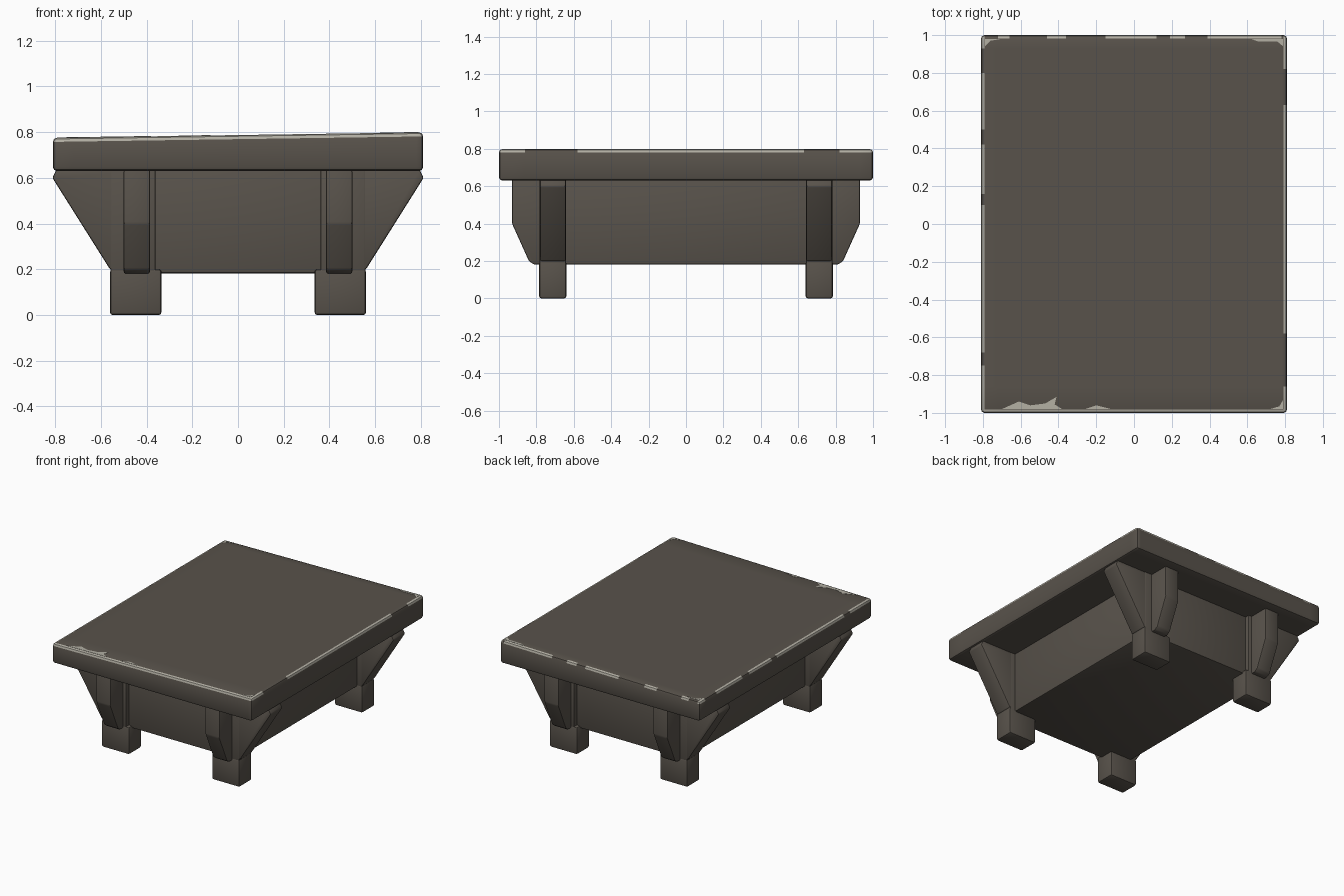
import bpy, bmesh, math
from mathutils import Vector

if "Cube" in bpy.data.objects:
    bpy.data.objects.remove(bpy.data.objects["Cube"])


def material(name, rgb):
    m = bpy.data.materials.new(name)
    m.diffuse_color = (*rgb, 1)
    m.use_nodes = True
    m.node_tree.nodes["Principled BSDF"].inputs["Base Color"].default_value = m.diffuse_color
    return m


DARK = material("dark grey brown", (0.098, 0.085, 0.070))
WORN = material("worn pale edge", (0.45, 0.43, 0.37))


def finish(name, bm, mats, bevel=0.0):
    if bevel:
        bmesh.ops.bevel(bm, geom=bm.edges[:], offset=bevel, segments=2, profile=0.5, affect='EDGES')
    bmesh.ops.recalc_face_normals(bm, faces=bm.faces[:])
    me = bpy.data.meshes.new(name)
    bm.to_mesh(me)
    bm.free()
    ob = bpy.data.objects.new(name, me)
    bpy.context.collection.objects.link(ob)
    for m in mats:
        me.materials.append(m)
    bpy.ops.object.select_all(action='DESELECT')
    ob.select_set(True)
    bpy.context.view_layer.objects.active = ob
    bpy.ops.object.shade_smooth_by_angle(angle=math.radians(35))
    return ob


def prism(bm, pts, offset):
    """Extrude a closed polygon of 3D points along offset."""
    f = bm.faces.new([bm.verts.new(p) for p in pts])
    r = bmesh.ops.extrude_face_region(bm, geom=[f])
    bmesh.ops.translate(bm, vec=Vector(offset), verts=[v for v in r['geom'] if isinstance(v, bmesh.types.BMVert)])


def box(name, lo, hi, bevel):
    bm = bmesh.new()
    prism(bm, [(lo[0], lo[1], lo[2]), (hi[0], lo[1], lo[2]), (hi[0], hi[1], lo[2]), (lo[0], hi[1], lo[2])],
          (0, 0, hi[2] - lo[2]))
    return finish(name, bm, [DARK], bevel)


def top_z(x):
    return 0.787 + 0.012 * x / 0.81


# Table top: slightly tilted slab whose upper bevel is worn pale in stretches
W, TOP = 0.81, 0.787
bm = bmesh.new()
prism(bm, [(-W, -1, 0.63), (W, -1, 0.63), (W, 1, 0.63), (-W, 1, 0.63)], (0, 0, TOP - 0.63))
bmesh.ops.bevel(bm, geom=bm.edges[:], offset=0.018, segments=2, profile=0.5, affect='EDGES')
bmesh.ops.recalc_face_normals(bm, faces=bm.faces[:])
back_worn = [(-0.72, -0.66), (-0.46, -0.36), (-0.15, 0.12), (0.19, 0.27), (0.39, 0.78)]
right_worn = [(-1, -0.86), (-0.58, 0.63), (0.82, 1)]
left_worn = [(-1, -0.75), (-0.68, 0.1), (0.16, 0.42), (0.5, 0.8), (0.93, 1)]
for axis, spans in ((0, back_worn), (1, right_worn), (1, left_worn)):
    for c in {c for s in spans for c in s if abs(c) < 1}:
        n = Vector((axis == 0, axis == 1, 0))
        bmesh.ops.bisect_plane(bm, geom=bm.verts[:] + bm.edges[:] + bm.faces[:], plane_co=n * c, plane_no=n)
bm.normal_update()


def inside(v, spans):
    return any(a < v < b for a, b in spans)


for f in bm.faces:
    c = f.calc_center_median()
    if c.z > TOP - 0.018 and 0.1 < f.normal.z < 0.98:
        worn = (c.y < -0.98 or (c.y > 0.98 and inside(c.x, back_worn))
                or (c.x > 0.79 and inside(c.y, right_worn)) or (c.x < -0.79 and inside(c.y, left_worn)))
        f.material_index = int(worn)
for v in bm.verts:
    if v.co.z > 0.7:
        v.co.z += 0.012 * v.co.x / W
finish("table_top", bm, [DARK, WORN])

# Worn chips on the upper surface
chips = [
    [(-0.70, -0.98), (-0.38, -0.98), (-0.42, -0.955), (-0.41, -0.915), (-0.47, -0.95), (-0.55, -0.96), (-0.61, -0.94)],
    [(-0.26, -0.98), (-0.12, -0.98), (-0.20, -0.96)],
    [(0.72, -0.98), (0.79, -0.98), (0.79, -0.93), (0.77, -0.965)],
    [(-0.79, 0.94), (-0.76, 0.97), (-0.70, 0.98), (-0.79, 0.98)],
    [(0.62, 0.98), (0.66, 0.965), (0.76, 0.965), (0.79, 0.94), (0.79, 0.98)],
]
for pts in chips:
    bm = bmesh.new()
    prism(bm, [(x, y, top_z(x) - 0.001) for x, y in pts], (0, 0, 0.0025))
    finish("worn_chip", bm, [WORN])

# Closed body under the top
box("body", (-0.515, -0.75, 0.182), (0.515, 0.75, 0.64), 0.01)

# Four corner legs, each with a sideways and a lengthwise bracket
side_profile = [(0.40, 0.19), (0.56, 0.20), (0.812, 0.60), (0.795, 0.635), (0.40, 0.635)]
end_profile = [(0.65, 0.182), (0.815, 0.182), (0.84, 0.20), (0.93, 0.40), (0.93, 0.635), (0.65, 0.635)]
for sx in (-1, 1):
    for sy in (-1, 1):
        def corner_box(name, x0, x1, y0, y1, z0, z1, bevel):
            xs, ys = sorted((sx * x0, sx * x1)), sorted((sy * y0, sy * y1))
            box(name, (xs[0], ys[0], z0), (xs[1], ys[1], z1), bevel)

        corner_box("foot", 0.335, 0.56, 0.64, 0.785, 0.0, 0.20, 0.012)
        corner_box("leg_post", 0.36, 0.558, 0.642, 0.782, 0.18, 0.64, 0.008)
        bm = bmesh.new()
        prism(bm, [(sx * x, sy * 0.643, z) for x, z in side_profile], (0, sy * 0.137, 0))
        finish("side_bracket", bm, [DARK], 0.008)
        bm = bmesh.new()
        prism(bm, [(sx * 0.385, sy * y, z) for y, z in end_profile], (sx * 0.115, 0, 0))
        finish("end_bracket", bm, [DARK], 0.008)
